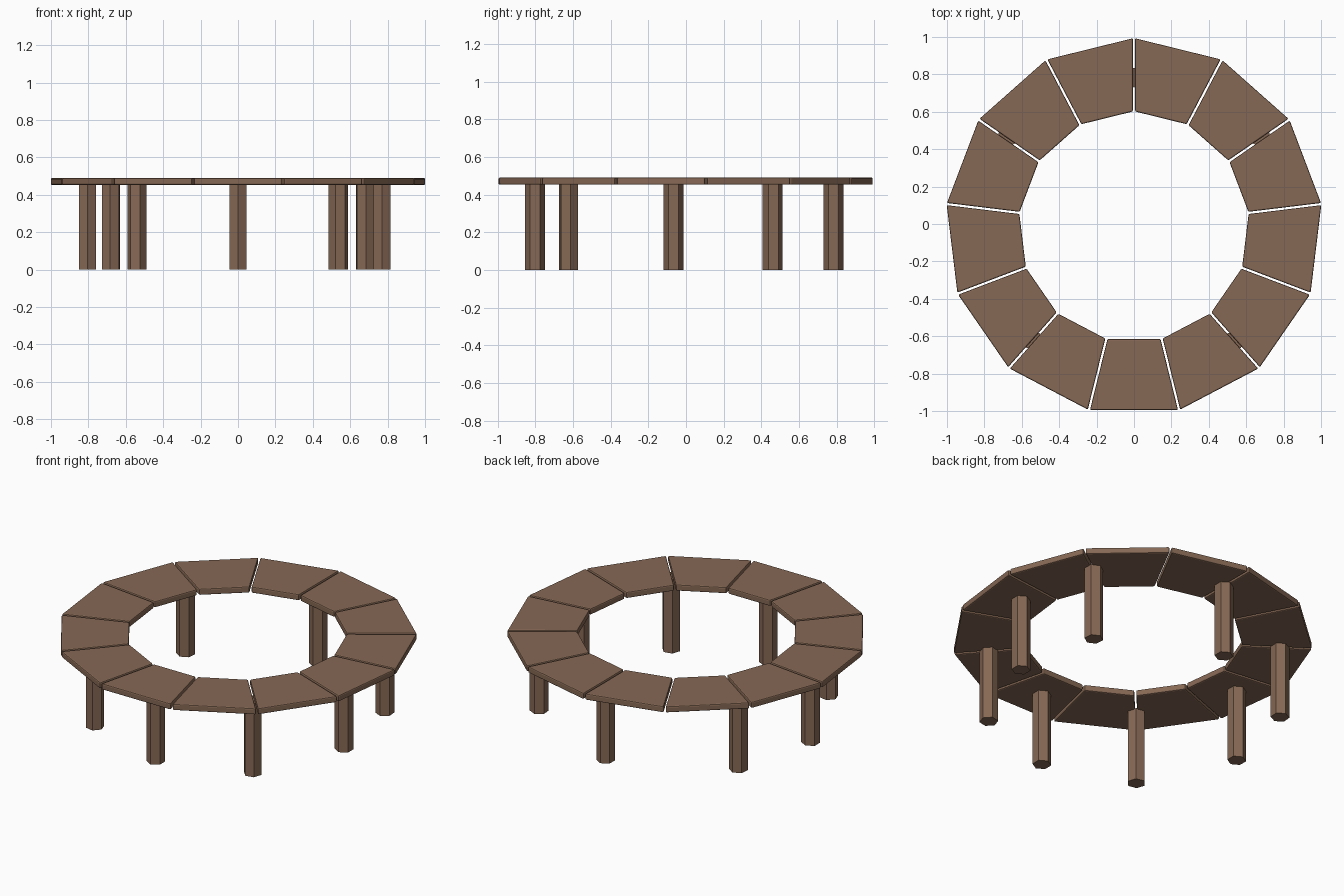
import bpy, bmesh, math
from mathutils import Matrix

if "Cube" in bpy.data.objects:
    bpy.data.objects.remove(bpy.data.objects["Cube"])

N = 13                      # seat slabs round the ring
CY = -0.015                 # ring centre in y, so the bounds are centred
APO_IN, APO_OUT = 0.60, 0.98
Z0, Z1 = 0.452, 0.49
GAP = 0.012

wood = bpy.data.materials.new("brown_wood")
wood.diffuse_color = (0.24, 0.14, 0.09, 1)
wood.use_nodes = True
wood.node_tree.nodes["Principled BSDF"].inputs["Base Color"].default_value = wood.diffuse_color


def prism(name, profile, z0, z1, matrix, bevel=0.0):
    """Extrude a flat profile from z0 to z1 and place it."""
    bm = bmesh.new()
    face = bm.faces.new([bm.verts.new((x, y, z0)) for x, y in profile])
    top = bmesh.ops.extrude_face_region(bm, geom=[face])["geom"]
    bmesh.ops.translate(bm, vec=(0, 0, z1 - z0),
                        verts=[v for v in top if isinstance(v, bmesh.types.BMVert)])
    bmesh.ops.recalc_face_normals(bm, faces=bm.faces)
    mesh = bpy.data.meshes.new(name)
    bm.to_mesh(mesh)
    bm.free()
    mesh.materials.append(wood)
    ob = bpy.data.objects.new(name, mesh)
    ob.matrix_world = matrix
    bpy.context.collection.objects.link(ob)
    if bevel:
        mod = ob.modifiers.new("edge_bevel", "BEVEL")
        mod.width = bevel
        mod.segments = 2
    return ob


# Seat slabs: one trapezoid repeated round the ring with thin gaps
half = math.tan(math.pi / N)
w_in, w_out = APO_IN * half - GAP / 2, APO_OUT * half - GAP / 2
slab = [(APO_IN, -w_in), (APO_OUT, -w_out), (APO_OUT, w_out), (APO_IN, w_in)]
for i in range(N):
    ang = -math.pi / 2 + i * math.tau / N
    prism(f"seat_slab_{i + 1}", slab, Z0, Z1,
          Matrix.Translation((0, CY, 0)) @ Matrix.Rotation(ang, 4, "Z"), 0.007)

# Hexagonal legs: position and turn of one corner
hexagon = [(0.053 * math.cos(k * math.pi / 3), 0.053 * math.sin(k * math.pi / 3))
           for k in range(6)]
legs = {
    "back_leg": (0, 0.783, 90), "front_leg": (0, -0.802, 90),
    "right_leg": (0.77, -0.066, 90), "left_leg": (-0.805, -0.066, 90),
    "back_right_leg": (0.68, 0.46, 34.6), "back_left_leg": (-0.68, 0.46, 145.4),
    "front_right_leg": (0.537, -0.623, -48.5), "front_left_leg": (-0.54, -0.623, 228.5),
}
for name, (x, y, turn) in legs.items():
    prism(name, hexagon, 0.0, Z0 + 0.004,
          Matrix.Translation((x, y, 0)) @ Matrix.Rotation(math.radians(turn), 4, "Z"))
